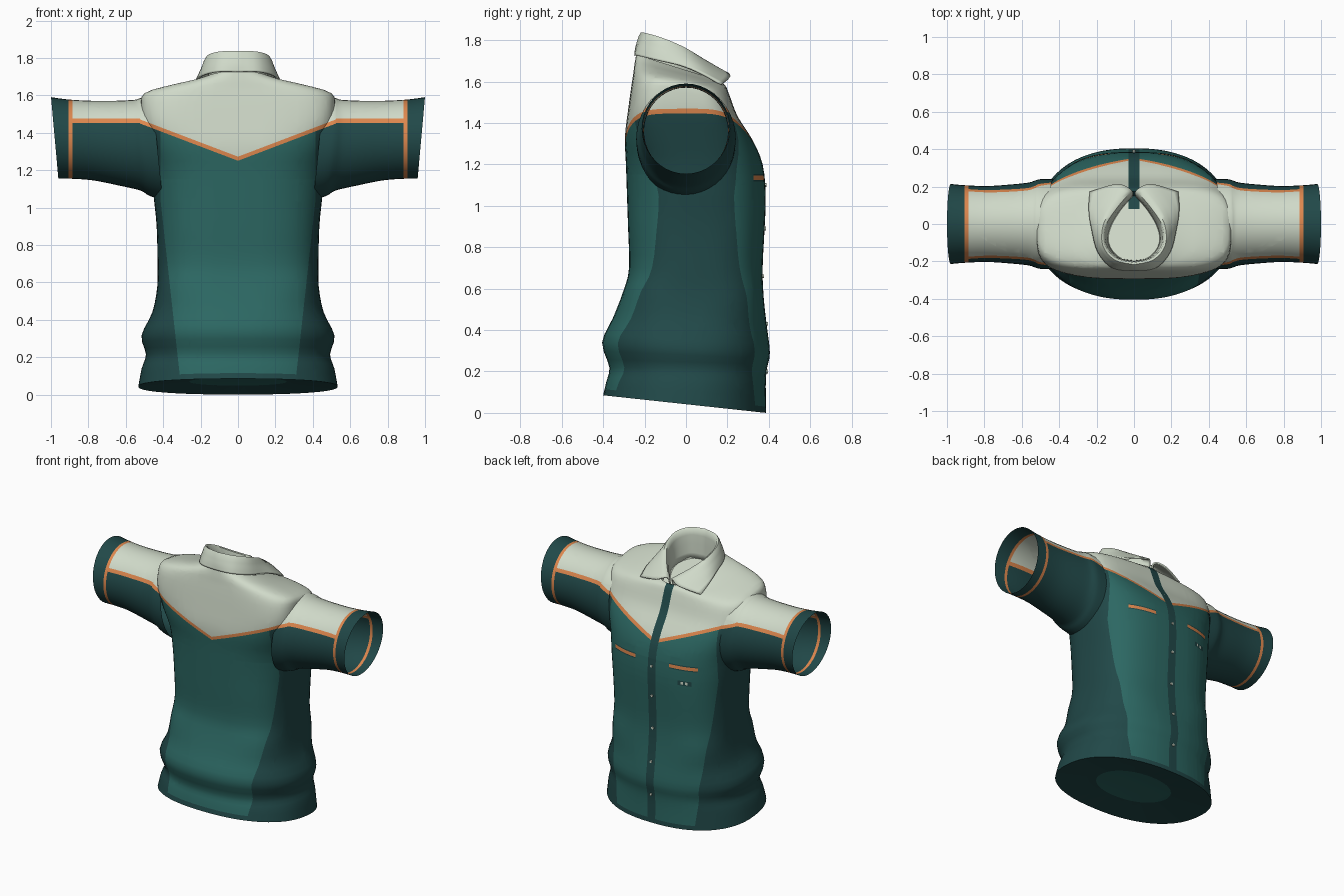
import bpy, bmesh, math
from mathutils import Vector

if "Cube" in bpy.data.objects:
    bpy.data.objects.remove(bpy.data.objects["Cube"], do_unlink=True)


def material(name, rgb):
    m = bpy.data.materials.new(name)
    m.use_nodes = True
    m.diffuse_color = (*rgb, 1)
    bsdf = m.node_tree.nodes["Principled BSDF"]
    bsdf.inputs["Base Color"].default_value = (*rgb, 1)
    bsdf.inputs["Roughness"].default_value = 0.8
    return m


MATS = [material("teal", (0.025, 0.136, 0.123)),
        material("dark_teal", (0.015, 0.065, 0.065)),
        material("sage", (0.63, 0.7, 0.585)),
        material("orange", (0.72, 0.24, 0.075))]
TEAL, DARK, SAGE, ORANGE = range(4)


def spline(pts, steps):
    """Smooth curve through tuples of any length."""
    out = []
    for i in range(len(pts) - 1):
        a, b = pts[max(i - 1, 0)], pts[i]
        c, d = pts[i + 1], pts[min(i + 2, len(pts) - 1)]
        for k in range(steps):
            t = k / steps
            out.append(tuple(
                q + 0.5 * t * (r - p + t * (2 * p - 5 * q + 4 * r - s + t * (3 * (q - r) + s - p)))
                for p, q, r, s in zip(a, b, c, d)))
    return out + [pts[-1]]


def loft(rows, closed=True, caps=False):
    bm = bmesh.new()
    grid = [[bm.verts.new(p) for p in row] for row in rows]
    n = len(grid[0])
    for r0, r1 in zip(grid, grid[1:]):
        for i in range(n if closed else n - 1):
            j = (i + 1) % n
            bm.faces.new((r0[i], r0[j], r1[j], r1[i]))
    if caps:
        bm.faces.new(grid[0])
        bm.faces.new(grid[-1])
    bmesh.ops.recalc_face_normals(bm, faces=bm.faces)
    return bm


def cut(bm, co, no):
    geom = bm.verts[:] + bm.edges[:] + bm.faces[:]
    bmesh.ops.bisect_plane(bm, geom=geom, dist=1e-5, plane_co=co, plane_no=no)


def finish(bm, name, rule, angle=40):
    bm.normal_update()
    for f in bm.faces:
        f.material_index = rule(f.calc_center_median(), f.normal)
    mesh = bpy.data.meshes.new(name)
    bm.to_mesh(mesh)
    bm.free()
    for m in MATS:
        mesh.materials.append(m)
    ob = bpy.data.objects.new(name, mesh)
    bpy.context.collection.objects.link(ob)
    bpy.ops.object.select_all(action='DESELECT')
    ob.select_set(True)
    bpy.context.view_layer.objects.active = ob
    bpy.ops.object.shade_smooth_by_angle(angle=math.radians(angle))
    return ob


# Torso rings: half width, back y, back z, front y, front z, squareness
BODY = [(.533, -.40, .085, .387, .0, 2.3), (.515, -.385, .15, .385, .13, 2.3),
        (.492, -.37, .22, .39, .21, 2.3), (.516, -.405, .34, .405, .29, 2.3),
        (.458, -.352, .46, .39, .42, 2.6), (.432, -.302, .59, .375, .56, 3.1),
        (.43, -.275, .70, .37, .70, 2.8), (.435, -.28, .90, .38, .90, 2.8),
        (.45, -.285, 1.05, .385, 1.05, 2.7), (.465, -.29, 1.2, .37, 1.2, 2.8),
        (.49, -.295, 1.33, .32, 1.32, 3.4), (.515, -.28, 1.46, .25, 1.43, 4.2),
        (.52, -.265, 1.57, .215, 1.52, 4.0), (.505, -.255, 1.635, .20, 1.56, 3.2),
        (.40, -.25, 1.675, .19, 1.58, 2.6), (.28, -.245, 1.705, .18, 1.59, 2.3),
        (.20, -.24, 1.73, .175, 1.60, 2.1)]
BODY_CURVE = spline(BODY, 3)


def body_ring(r, n=64):
    w, yb, zb, yf, zf, e = r
    pts = []
    for i in range(n):
        a = math.tau * i / n
        s, c = math.sin(a), math.cos(a)
        x = w * math.copysign(abs(s) ** (2 / e), s)
        k = 0.5 + 0.5 * math.copysign(abs(c) ** (2 / e), c)
        pts.append((x, yb + (yf - yb) * k, zb + (zf - zb) * k))
    return pts


hem_inset = (.26, -.2, .09, .19, .048, 2.1)
neck_inset = (.15, -.20, 1.63, .15, 1.53, 2.1)
torso = loft([body_ring(r) for r in [hem_inset] + BODY_CURVE + [neck_inset]], caps=True)


def cut_yoke(bm, s):
    for h in (1.25, 1.272):
        cut(bm, (0, 0, h), (-.38 * s, 0, 1))


# Cut the colour borders: yoke piping, side panels, placket, hem, pockets, tab
for s in (1, -1):
    cut_yoke(torso, s)
    cut(torso, (.30 * s, 0, 0), (s, 0, -.11))
    for x in (.03, .13, .32, .415):
        cut(torso, (x * s, 0, 0), (1, 0, 0))
for x in (-.285, -.26, -.245, -.23, -.215, -.195):
    cut(torso, (x, 0, 0), (1, 0, 0))
for z in (1.015, 1.022, 1.04, 1.047, 1.118, 1.125, 1.147, 1.154):
    cut(torso, (0, 0, z), (0, 0, 1))
cut(torso, (0, .08, 0), (0, 1, 0))
cut(torso, (0, 0, .072), (0, .108, 1))


def yoke_colour(v, below):
    if v > 1.272:
        return SAGE
    return ORANGE if v > 1.25 else below


def torso_rule(c, n):
    ax = abs(c.x)
    # Underside, recessed towards the middle
    if n.z < -.8 and c.z < .1:
        return TEAL if (c.x / .26) ** 2 + (c.y / .2) ** 2 < 1 else DARK
    if c.y > .08:
        if ax < .03:
            return DARK
        # Pocket welts with a dark edge
        if .13 < ax < .32 and 1.118 < c.z < 1.154:
            return ORANGE if 1.125 < c.z < 1.147 else DARK
        # Chest tab with two pale studs
        if -.285 < c.x < -.195 and 1.015 < c.z < 1.047:
            stud = -.26 < c.x < -.245 or -.23 < c.x < -.215
            return SAGE if stud and 1.022 < c.z < 1.04 else DARK
    if c.z + .108 * c.y < .072 or ax > min(.30 + .11 * c.z, .415):
        return yoke_colour(c.z - .38 * ax, DARK)
    return yoke_colour(c.z - .38 * ax, TEAL)


finish(torso, "shirt_body", torso_rule)

# Sleeves: x, centre z, half height, half depth, lean of the ring
SLEEVE = [(.43, 1.315, .275, .24, .10), (.495, 1.325, .262, .24, .08),
          (.525, 1.332, .246, .234, .06), (.56, 1.337, .238, .222, .04),
          (.64, 1.344, .227, .213, .03), (.78, 1.358, .213, .203, .04),
          (.90, 1.366, .212, .207, .05), (.98, 1.372, .218, .214, .09)]


def sleeve_rule(c, n):
    ax = abs(c.x)
    if ax > .905:
        return DARK
    if ax > .885:
        return ORANGE
    if ax < .525:
        return yoke_colour(c.z - .38 * ax, DARK)
    if c.z > 1.475:
        return SAGE
    return ORANGE if c.z > 1.453 else DARK


for side, s in (("left", 1), ("right", -1)):
    rows = []
    for x, zc, rz, ry, lean in spline(SLEEVE, 3):
        ring = [math.tau * i / 40 for i in range(40)]
        rows.append([(s * (x + lean * rz * math.sin(a)), ry * math.cos(a), zc + rz * math.sin(a))
                     for a in ring])
    sleeve = loft(rows)
    cut_yoke(sleeve, s)
    for x in (.525, .885, .905):
        cut(sleeve, (s * x, 0, 0), (1, 0, 0))
    for z in (1.453, 1.475):
        cut(sleeve, (0, 0, z), (0, 0, 1))
    finish(sleeve, side + "_sleeve", sleeve_rule)

# Collar: inner base, fold, fall and outer edge, from the nape to the front tip
INNER = [(0, -.20, 1.62), (.09, -.18, 1.62), (.14, -.10, 1.60), (.13, -.02, 1.58),
         (.08, .07, 1.56), (.012, .15, 1.55)]
FOLD = [(0, -.21, 1.828), (.10, -.185, 1.823), (.16, -.11, 1.80), (.155, -.01, 1.755),
        (.10, .08, 1.70), (.015, .18, 1.64)]
FALL = [(0, -.237, 1.775), (.107, -.217, 1.775), (.18, -.135, 1.755), (.198, -.015, 1.72),
        (.178, .09, 1.675), (.09, .212, 1.622)]
OUTER = [(0, -.245, 1.725), (.11, -.235, 1.725), (.19, -.15, 1.705), (.225, -.02, 1.675),
         (.24, .08, 1.635), (.235, .17, 1.585)]


def both_sides(half):
    pts = spline(half, 4)
    return [(-x, y, z) for x, y, z in reversed(pts[1:])] + pts


lines = [both_sides(h) for h in (INNER, FOLD, FALL, OUTER)]
columns = [spline(list(col), 4) for col in zip(*lines)]
collar = finish(loft(columns, closed=False), "collar", lambda c, n: SAGE, 50)
solid = collar.modifiers.new("cloth_thickness", 'SOLIDIFY')
solid.thickness = .01
solid.offset = 0

# Buttons down the placket
front = [Vector((r[3], r[4])) for r in BODY_CURVE]
for i, z in enumerate((.20, .43, .66, .89, 1.10, 1.34)):
    y = min(front, key=lambda p: abs(p.y - z)).x
    bm = bmesh.new()
    bmesh.ops.create_cone(bm, cap_ends=True, segments=12, radius1=.009, radius2=.009, depth=.012)
    bmesh.ops.rotate(bm, verts=bm.verts, matrix=Vector((0, 0, 1)).rotation_difference(
        Vector((0, 1, 0))).to_matrix())
    bmesh.ops.translate(bm, verts=bm.verts, vec=(0, y, z))
    finish(bm, f"button_{i + 1}", lambda c, n: SAGE)
